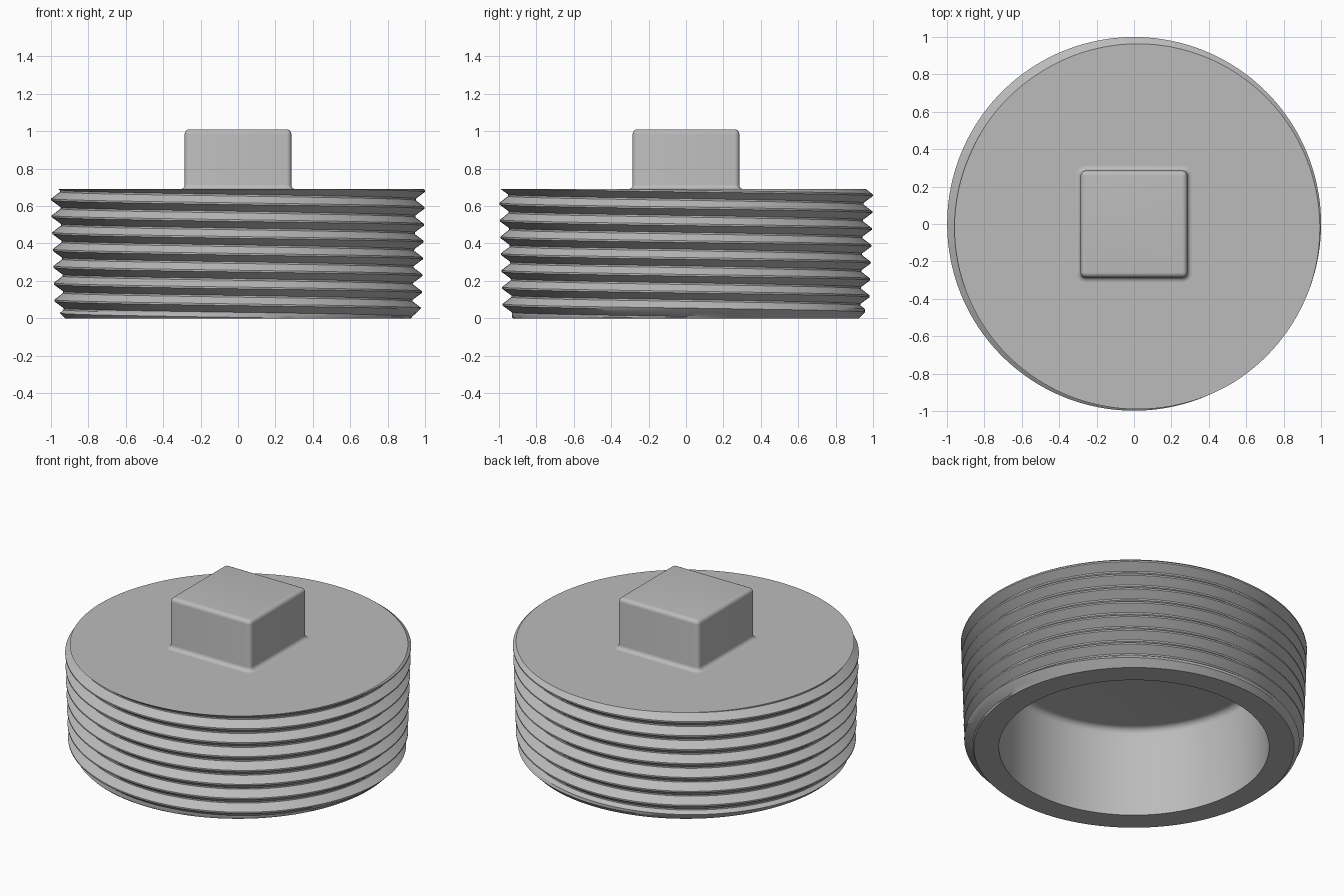
import bpy, bmesh
from math import sin, cos, pi, radians

cube = bpy.data.objects.get("Cube")
if cube:
    bpy.data.objects.remove(cube, do_unlink=True)

TOP, PITCH, DEPTH = 0.69, 0.09, 0.048
COLUMNS = 160

metal = bpy.data.materials.new("grey_metal")
metal.use_nodes = True
GREY = (0.5, 0.5, 0.5, 1)
metal.diffuse_color = GREY
metal.node_tree.nodes["Principled BSDF"].inputs["Base Color"].default_value = GREY


def finish(bm, name):
    """Clean the mesh, add it to the scene and shade it."""
    bmesh.ops.remove_doubles(bm, verts=bm.verts, dist=0.0002)
    bmesh.ops.recalc_face_normals(bm, faces=bm.faces)
    mesh = bpy.data.meshes.new(name)
    bm.to_mesh(mesh)
    bm.free()
    mesh.materials.append(metal)
    obj = bpy.data.objects.new(name, mesh)
    bpy.context.collection.objects.link(obj)
    bpy.ops.object.select_all(action="DESELECT")
    obj.select_set(True)
    bpy.context.view_layer.objects.active = obj
    bpy.ops.object.shade_smooth_by_angle(angle=radians(30))


def skin(bm, rows):
    """Join neighbouring rows of points with quads."""
    grid = [[bm.verts.new(p) for p in row] for row in rows]
    for a, b in zip(grid, grid[1:]):
        for i in range(len(a) - 1):
            bm.faces.new((a[i], a[i + 1], b[i + 1], b[i]))
    return grid


def thread_radius(z, crest):
    """Tapered V thread with narrow flats at crest and root."""
    t = abs((z - crest + PITCH / 2) % PITCH - PITCH / 2) / (PITCH / 2)
    cut = min(max((t - 0.1) / 0.8, 0), 1)
    radius = 1 - (TOP - z) / 32 - DEPTH * cut
    return min(radius, 0.925 + z)


# Threaded cup: lid, helical thread, end chamfer and bore in one section
STEPS = (0.5, 0.45, 0.25, 0.05, -0.05, -0.25, -0.45)
bore = [(0.78, 0), (0.78, 0.535)]
bore += [(0.74 + 0.04 * cos(t * pi / 8), 0.535 + 0.04 * sin(t * pi / 8)) for t in range(1, 5)]
bore += [(0, 0.575)]
columns = []
for c in range(COLUMNS + 1):
    angle = 2 * pi * c / COLUMNS
    crest = 0.68 - PITCH * c / COLUMNS
    section = [(0, TOP)]
    for turn in range(2, -10, -1):
        for s in STEPS:
            z = min(max(crest + (turn + s) * PITCH, 0), TOP)
            section.append((thread_radius(z, crest), z))
    section += bore
    columns.append([(r * cos(angle), r * sin(angle), z) for r, z in section])
bm = bmesh.new()
skin(bm, columns)
finish(bm, "threaded_cup")


# Square wrench head with rounded edges and a fillet at its foot
def rounded_square(half, corner, z):
    ring = []
    for k in range(4):
        for s in range(6):
            a = (k + s / 5) * pi / 2
            cx = (half - corner) * (1 if k in (0, 3) else -1)
            cy = (half - corner) * (1 if k in (0, 1) else -1)
            ring.append((cx + corner * cos(a), cy + corner * sin(a), z))
    return ring + ring[:1]


HALF, ROUND, HEAD_TOP = 0.285, 0.025, 1.01
quarter = [t * pi / 10 for t in range(6)]
profile = [(HALF + ROUND * (1 - sin(t)), TOP + ROUND * (1 - cos(t))) for t in quarter]
profile += [(HALF - ROUND * (1 - cos(t)), HEAD_TOP - ROUND * (1 - sin(t))) for t in quarter]
bm = bmesh.new()
rings = skin(bm, [rounded_square(h, 0.026 + h - HALF, z) for h, z in profile])
bm.faces.new(rings[-1][:-1])
finish(bm, "square_head")
